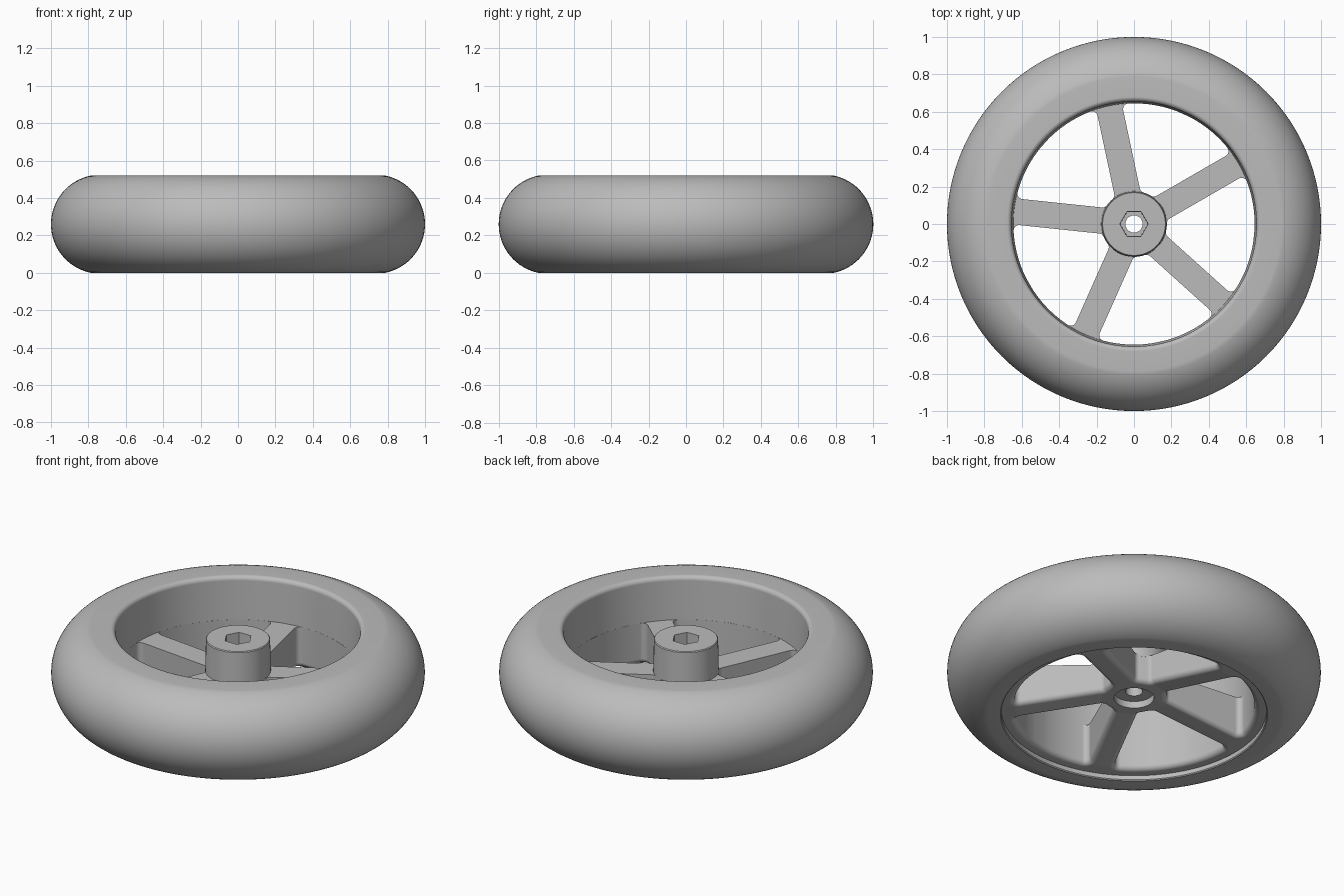
import bpy, bmesh, math
from math import sin, cos, asin, sqrt, pi, radians

if "Cube" in bpy.data.objects:
    bpy.data.objects.remove(bpy.data.objects["Cube"])

grey = bpy.data.materials.new("plain grey")
grey.diffuse_color = (0.5, 0.5, 0.5, 1)
grey.use_nodes = True
grey.node_tree.nodes["Principled BSDF"].inputs["Base Color"].default_value = grey.diffuse_color


def finish(bm, name):
    bmesh.ops.recalc_face_normals(bm, faces=bm.faces)
    mesh = bpy.data.meshes.new(name)
    bm.to_mesh(mesh)
    bm.free()
    mesh.materials.append(grey)
    ob = bpy.data.objects.new(name, mesh)
    bpy.context.collection.objects.link(ob)
    bpy.ops.object.select_all(action='DESELECT')
    ob.select_set(True)
    bpy.context.view_layer.objects.active = ob
    bpy.ops.object.shade_smooth_by_angle(angle=radians(32))
    mod = ob.modifiers.new("even shading", 'WEIGHTED_NORMAL')
    mod.keep_sharp = True
    return ob


def loop(bm, pts, z):
    return [bm.verts.new((x, y, z)) for x, y in pts]


def circle(r, n):
    return [(r * cos(2 * pi * i / n), r * sin(2 * pi * i / n)) for i in range(n)]


def skin(bm, rings, closed=False):
    pairs = list(zip(rings, rings[1:])) + ([(rings[-1], rings[0])] if closed else [])
    for a, b in pairs:
        for i in range(len(a)):
            j = (i + 1) % len(a)
            bm.faces.new((a[i], a[j], b[j], b[i]))


def arc(cx, cy, r, a0, a1, n):
    return [(cx + r * cos(a0 + (a1 - a0) * i / n), cy + r * sin(a0 + (a1 - a0) * i / n))
            for i in range(n + 1)]


# Tire: lathed round tread with flat sides, rounded inner lip and stepped underside
R = 0.265
end = asin(0.26 / R)
profile = arc(1 - R, 0.26, R, -end, end, 32)
profile += arc(0.68, 0.495, 0.025, pi / 2, pi, 6)
profile += [(0.645, 0.26), (0.69, 0.26), (0.69, 0.06), (0.71, 0.06), (0.71, 0.005), (0.715, 0)]
bm = bmesh.new()
skin(bm, [loop(bm, circle(r, 128), z) for r, z in profile], closed=True)
finish(bm, "tire")

# Spoke web: disc with five rounded pockets, underside dished up towards the hub
TOP, LOW, F, W, RO, RI, ROUND = 0.27, 0.03, 0.03, 0.07, 0.645, 0.176, 0.03


def pocket(grow, turn):
    """Outline between two spokes, offset outwards by grow."""
    f, cy = F + grow, W + F
    xi, xo = sqrt((RI + F) ** 2 - cy ** 2), sqrt((RO - F) ** 2 - cy ** 2)
    ai, ao = math.atan2(cy, xi), math.atan2(cy, xo)
    half = arc(xi, cy, f, ai + pi, 1.5 * pi, 6)
    half += arc(xo, cy, f, -pi / 2, ao, 6)
    half += arc(0, 0, RO + grow, ao, radians(36), 8)[1:-1]
    m = radians(72)
    half += [(x * cos(m) + y * sin(m), x * sin(m) - y * cos(m)) for x, y in reversed(half)]
    c, s = cos(turn), sin(turn)
    return [(x * c - y * s, x * s + y * c) for x, y in half]


def dish(r):
    return 0.07 * min(1, max(0, (0.63 - r) / (0.63 - 0.19)))


bm = bmesh.new()
steps = [(0, TOP)] + [(ROUND * (1 - cos(a)), LOW + ROUND * (1 - sin(a)))
                      for a in [i * pi / 12 for i in range(7)]]
tops, bottoms = [], []
for k in range(5):
    rings = [loop(bm, pocket(g, radians(30 + 72 * k)), z) for g, z in steps]
    skin(bm, rings)
    tops.append(rings[0])
    bottoms.append(rings[-1])
for r_top, r_low, n in ((0.67, 0.715, 128), (0.13, 0.107, 48)):
    a, b = loop(bm, circle(r_top, n), TOP), loop(bm, circle(r_low, n), LOW)
    skin(bm, [a, b])
    tops.append(a)
    bottoms.append(b)
for group in (tops, bottoms):
    edges = [bm.edges.get((v, l[(i + 1) % len(l)])) for l in group for i, v in enumerate(l)]
    bmesh.ops.triangle_fill(bm, use_beauty=True, edges=edges, normal=(0, 0, 1))
for v in bm.verts:
    if v.co.z < 0.15:
        v.co.z += dish(math.hypot(v.co.x, v.co.y))
finish(bm, "spoke_web")


# Hub: cylinder with hex socket on top, through hole and round recess below
def hexagon(r, n):
    pts = []
    for i in range(n):
        a = 2 * pi * i / n
        d = r * cos(pi / 6) / cos(a % (pi / 3) - pi / 6)
        pts.append((d * cos(a), d * sin(a)))
    return pts


bm = bmesh.new()
N = 48
skin(bm, [loop(bm, p, z) for p, z in (
    (circle(0.107, N), 0.10), (circle(0.12, N), 0.25), (circle(0.176, N), 0.26),
    (circle(0.172, N), 0.455), (circle(0.168, N), 0.46),
    (hexagon(0.076, N), 0.46), (hexagon(0.074, N), 0.37),
    (circle(0.046, N), 0.37), (circle(0.046, N), 0.14), (circle(0.107, N), 0.14))], closed=True)
finish(bm, "hub")
